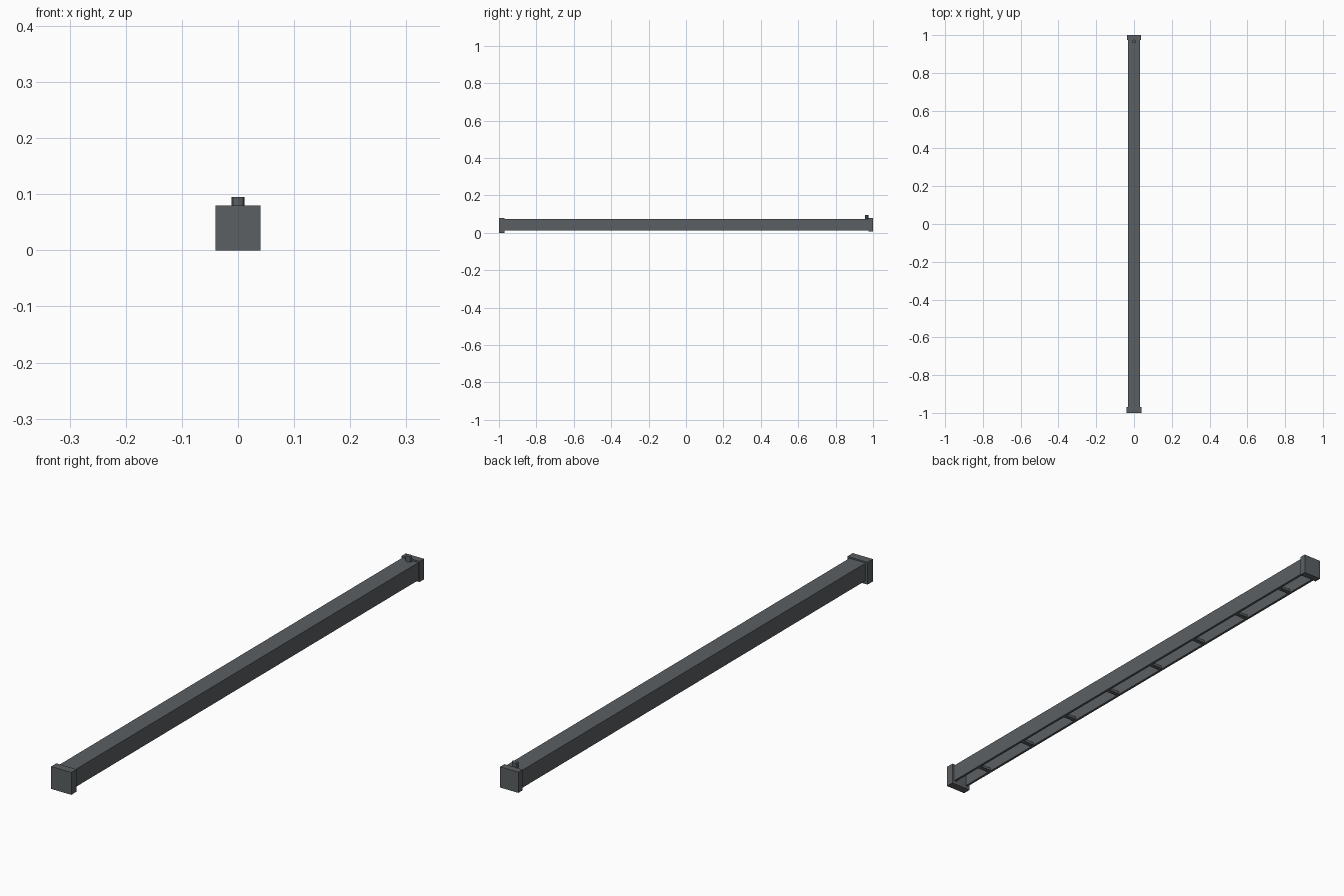
import bpy, bmesh, math

if "Cube" in bpy.data.objects:
    bpy.data.objects.remove(bpy.data.objects["Cube"])

# Single dark grey metal
grey = bpy.data.materials.new("dark_grey_metal")
grey.diffuse_color = (0.105, 0.115, 0.122, 1)
grey.use_nodes = True
grey.node_tree.nodes["Principled BSDF"].inputs["Base Color"].default_value = grey.diffuse_color


def finish(name, bm):
    bmesh.ops.recalc_face_normals(bm, faces=bm.faces)
    mesh = bpy.data.meshes.new(name)
    bm.to_mesh(mesh)
    bm.free()
    mesh.materials.append(grey)
    ob = bpy.data.objects.new(name, mesh)
    bpy.context.collection.objects.link(ob)
    return ob


def box(name, x0, x1, y0, y1, z0, z1):
    bm = bmesh.new()
    bmesh.ops.create_cube(bm, size=1)
    for v in bm.verts:
        v.co.x = x0 if v.co.x < 0 else x1
        v.co.y = y0 if v.co.y < 0 else y1
        v.co.z = z0 if v.co.z < 0 else z1
    return finish(name, bm)


# Channel body: open-bottomed U profile extruded along y
half = [(0.032, 0.075), (0.032, 0.012), (0.023, 0.012), (0.023, 0.066)]
profile = half + [(-x, z) for x, z in reversed(half)]
bm = bmesh.new()
face = bm.faces.new([bm.verts.new((x, -0.98, z)) for x, z in profile])
ext = bmesh.ops.extrude_face_region(bm, geom=[face], use_keep_orig=True)
bmesh.ops.translate(bm, vec=(0, 1.96, 0),
                    verts=[g for g in ext["geom"] if isinstance(g, bmesh.types.BMVert)])
finish("channel_body", bm)

# Cross ribs in the open underside
for i in range(8):
    y = -0.84 + 0.24 * i
    box(f"cross_rib_{i + 1}", -0.0235, 0.0235, y - 0.008, y + 0.008, 0.014, 0.024)

# End caps
box("front_end_cap", -0.04, 0.04, -1.0, -0.97, 0.0, 0.08)
box("back_end_cap", -0.036, 0.036, 0.975, 1.0, 0.006, 0.08)

# Small knob on top near the back: round collar with a raised block
bm = bmesh.new()
bmesh.ops.create_cone(bm, cap_ends=True, segments=8, radius1=0.012, radius2=0.012, depth=0.022)
for v in bm.verts:
    v.co.y = v.co.y * 0.75 + 0.967
    v.co.z += 0.084
finish("top_knob", bm)
